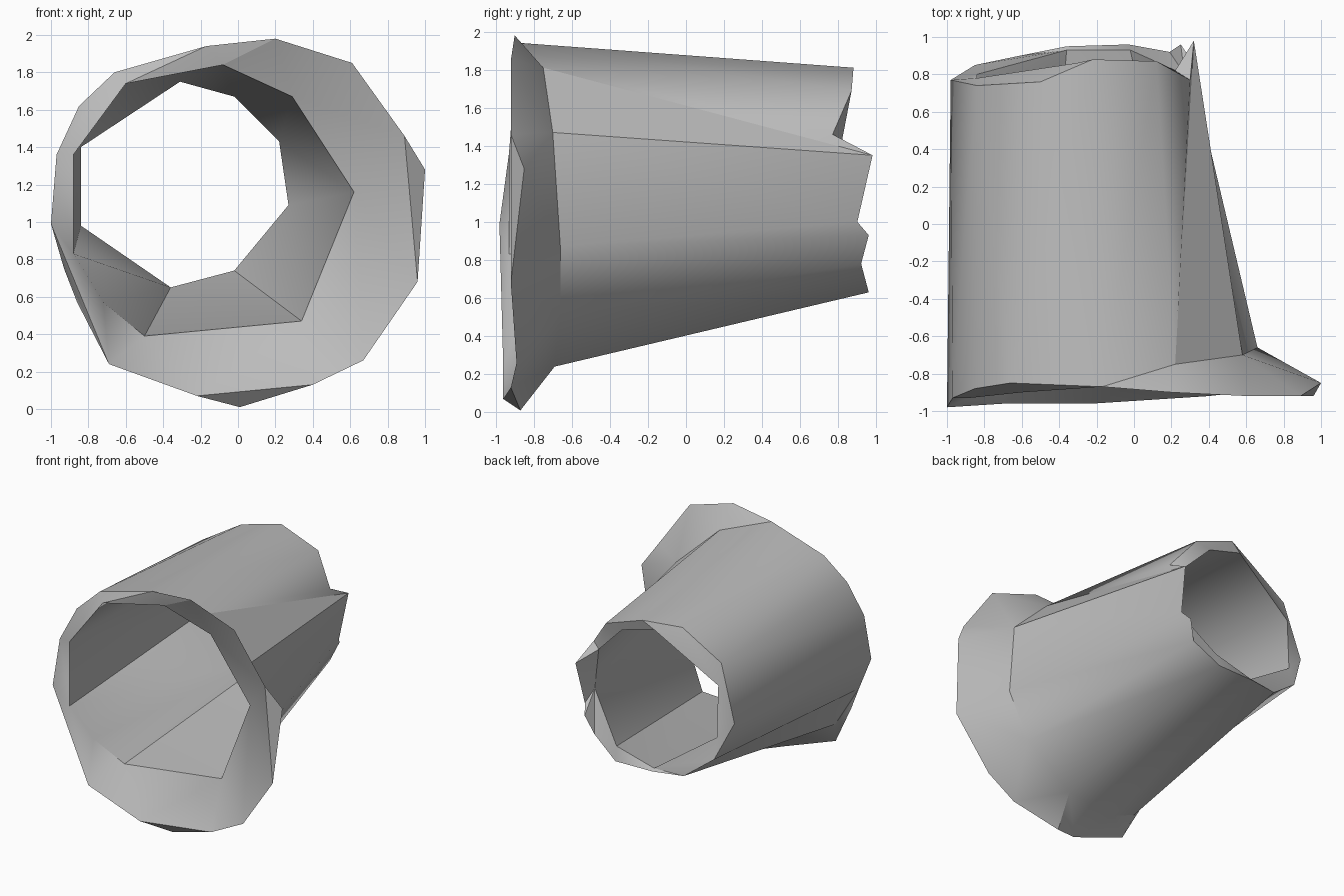
import bpy
import bmesh
import math
from mathutils import Vector

default_cube = bpy.data.objects.get("Cube")
if default_cube:
    bpy.data.objects.remove(default_cube, do_unlink=True)

# Axis of the tube, as seen along y
AXIS_X, AXIS_Z = -0.2, 1.1


def angle_about_axis(point):
    """Clockwise angle around the tube axis, starting at the top."""
    return math.atan2(point[0] - AXIS_X, point[2] - AXIS_Z) % math.tau


def sorted_ring(points):
    """Put the corners of one ring in order around the axis."""
    return sorted((Vector(point) for point in points), key=angle_about_axis)


def add_triangle(mesh, corners, vertex_at):
    """Add one triangle, sharing corners and skipping collapsed ones."""
    vertices = []
    for corner in corners:
        key = tuple(round(value, 4) for value in corner)
        if key not in vertex_at:
            vertex_at[key] = mesh.verts.new(corner)
        vertices.append(vertex_at[key])
    if len(set(vertices)) == len(vertices) and not mesh.faces.get(vertices):
        mesh.faces.new(vertices)


def stitch(mesh, first, second, vertex_at):
    """Join two rings with triangles, always advancing the ring that lags."""
    def progress(ring, index):
        turns, place = divmod(index, len(ring))
        return angle_about_axis(ring[place]) + turns * math.tau

    i = j = 0
    while i < len(first) or j < len(second):
        a, b = first[i % len(first)], second[j % len(second)]
        step_first = j >= len(second) or (
            i < len(first)
            and progress(first, i + 1) <= progress(second, j + 1))
        if step_first:
            i += 1
            add_triangle(mesh, (a, first[i % len(first)], b), vertex_at)
        else:
            j += 1
            add_triangle(mesh, (a, second[j % len(second)], b), vertex_at)


# Uneven outer edge of the flared mouth, clockwise from the top
rim = [
    (.2, -.9, 1.98), (.61, -.92, 1.85), (.89, -.92, 1.46),
    (1, -.85, 1.28), (.96, -.92, .68), (.67, -.89, .26),
    (.4, -.92, .13), (.01, -.87, .01), (-.22, -.96, .07),
    (-.69, -.96, .24), (-.86, -.92, .57), (-.93, -.92, .75),
    (-1, -.98, .99), (-.97, -.93, 1.36), (-.85, -.88, 1.62),
    (-.66, -.85, 1.8), (-.17, -.87, 1.94), (0, -.87, 1.88),
]

# Front edge of the lip leaves out the corners that sit further back
set_back = {3, 7, 10, 11, 14}
lip = [point for index, point in enumerate(rim) if index not in set_back]

# Throat where the flare meets the bore
throat = [
    (-.08, -.85, 1.84), (.29, -.77, 1.67), (.62, -.73, 1.16),
    (.34, -.7, .47), (-.5, -.76, .39), (-.72, -.85, .57),
    (-.88, -.93, .83), (-.88, -.93, 1.36), (-.6, -.9, 1.74),
]

# Far end of the bore
bore_end = [
    (-.02, .86, 1.67), (.22, .82, 1.43), (.27, .8, 1.09),
    (-.02, .93, .74), (-.36, .93, .65), (-.84, .8, .98),
    (-.84, .78, 1.4), (-.31, .86, 1.75),
]

# Jagged far end of the outer wall
wall_end = [
    (.12, .87, 1.69), (.3, .77, 1.46), (.32, .98, 1.35),
    (.29, .9, 1), (.25, .96, .93), (.19, .92, .78),
    (-.03, .96, .63), (-.36, .95, .63), (-.61, .9, .64),
    (-.85, .85, .82), (-.98, .77, 1.12), (-.84, .74, 1.57),
    (-.5, .76, 1.78), (-.22, .88, 1.81),
]

# Outer wall behind the flare; its side away from the flare follows the rim
neck = [
    (.22, -.75, 1.81), (.58, -.7, 1.47), (.66, -.66, .87),
    (.48, -.66, .52), (.05, -.69, .24), (-.48, -.8, .28),
    (-.74, -.88, .42),
] + rim[11:17]

# Stitch the rings into one closed, hollow shell
rings = [sorted_ring(ring)
         for ring in (lip, throat, bore_end, wall_end, neck, rim)]
mesh = bmesh.new()
vertex_at = {}
for index, ring in enumerate(rings):
    stitch(mesh, ring, rings[(index + 1) % len(rings)], vertex_at)
bmesh.ops.recalc_face_normals(mesh, faces=mesh.faces[:])

shell_data = bpy.data.meshes.new("flared_tube")
mesh.to_mesh(shell_data)
mesh.free()
shell = bpy.data.objects.new("flared_tube", shell_data)
bpy.context.collection.objects.link(shell)

# Plain grey finish
grey = bpy.data.materials.new("plain_grey")
grey.use_nodes = True
colour = (.5, .5, .5, 1)
grey.diffuse_color = colour
grey.node_tree.nodes["Principled BSDF"].inputs["Base Color"].default_value = colour
shell_data.materials.append(grey)

# Soft wall with crisp rims
bpy.ops.object.select_all(action="DESELECT")
shell.select_set(True)
bpy.context.view_layer.objects.active = shell
bpy.ops.object.shade_smooth_by_angle(angle=math.radians(38))
